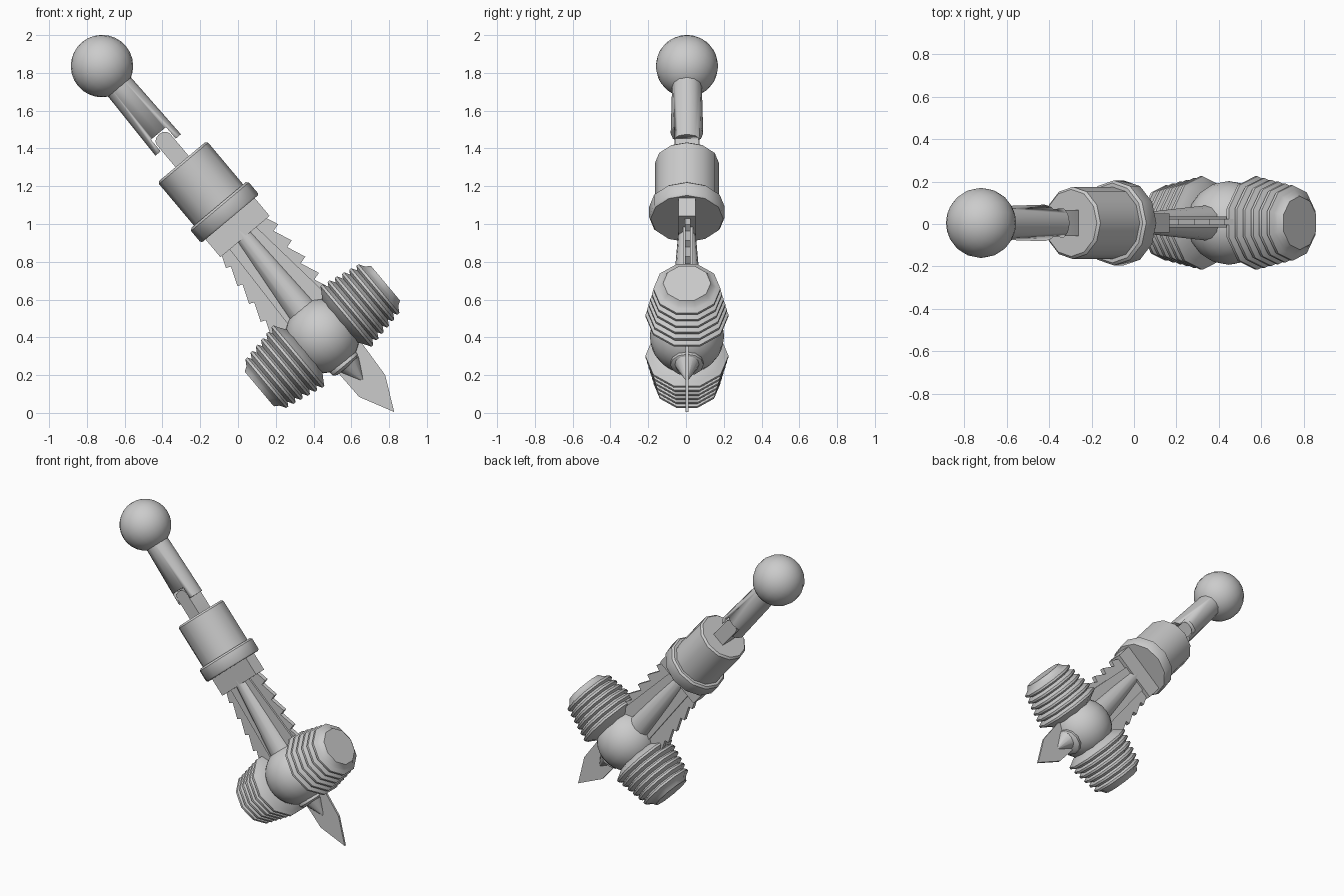
import bpy, bmesh
from math import sin, cos, pi, radians
from mathutils import Matrix, Vector

if "Cube" in bpy.data.objects:
    bpy.data.objects.remove(bpy.data.objects["Cube"], do_unlink=True)

grey = bpy.data.materials.new("plain grey")
grey.use_nodes = True
grey.diffuse_color = (0.6, 0.6, 0.6, 1)
grey.node_tree.nodes["Principled BSDF"].inputs["Base Color"].default_value = (0.6, 0.6, 0.6, 1)

# Local frame: z runs down the shaft from the ball, x runs across it
A = radians(50)
FRAME = Matrix(((sin(A), 0, cos(A), -0.72), (0, -1, 0, 0.005),
                (cos(A), 0, -sin(A), 1.836), (0, 0, 0, 1)))


def finish(name, bm, smooth=40):
    bmesh.ops.recalc_face_normals(bm, faces=bm.faces)
    bm.transform(FRAME)
    mesh = bpy.data.meshes.new(name)
    bm.to_mesh(mesh)
    bm.free()
    mesh.materials.append(grey)
    ob = bpy.data.objects.new(name, mesh)
    bpy.context.collection.objects.link(ob)
    bpy.ops.object.select_all(action='DESELECT')
    ob.select_set(True)
    bpy.context.view_layer.objects.active = ob
    bpy.ops.object.shade_smooth_by_angle(angle=radians(smooth))
    return ob


def lathe(name, profile, sides, offset=0.0, axis='z', side=1):
    """Turn (radius, position) pairs around the shaft or the cross axis."""
    bm = bmesh.new()
    rings = []
    for r, h in profile:
        ring = []
        for i in range(sides):
            c, s = r * cos(2 * pi * i / sides), r * sin(2 * pi * i / sides)
            p = (s + offset, c, h) if axis == 'z' else (side * h + HUB[0], c, s + HUB[2])
            ring.append(bm.verts.new(p))
        rings.append(ring)
    for a, b in zip(rings, rings[1:]):
        for i in range(sides):
            j = (i + 1) % sides
            bm.faces.new((a[i], a[j], b[j], b[i]))
    bm.faces.new(rings[0])
    bm.faces.new(rings[-1])
    return finish(name, bm)


def plate(name, outline, half, y=0.0):
    """Extrude an (x, z) outline through the thickness."""
    bm = bmesh.new()
    face = bm.faces.new([bm.verts.new((x, y - half, z)) for x, z in outline])
    new = bmesh.ops.extrude_face_region(bm, geom=[face])["geom"]
    bmesh.ops.translate(bm, verts=[v for v in new if isinstance(v, bmesh.types.BMVert)],
                        vec=(0, 2 * half, 0))
    return finish(name, bm, 20)


def box(name, x, z0, z1, half):
    return plate(name, [(-x, z0), (x, z0), (x, z1), (-x, z1)], half)


def ball(name, centre, radius):
    bm = bmesh.new()
    bmesh.ops.create_uvsphere(bm, u_segments=20, v_segments=14, radius=radius,
                              matrix=Matrix.Translation(centre))
    return finish(name, bm)


HUB = Vector((-0.025, 0, 1.845))

# Ball joint and forked arm
ball("joint_ball", (0, 0, 0), 0.165)
arm = lathe("upper_arm", [(0.078, 0.1), (0.088, 0.545)], 12)
cutter = box("slot_cutter", 0.052, 0.465, 0.7, 0.2)
cut = arm.modifiers.new("slot", 'BOOLEAN')
cut.operation, cut.solver, cut.object = 'DIFFERENCE', 'EXACT', cutter
bpy.context.view_layer.objects.active = arm
bpy.ops.object.modifier_apply(modifier="slot")
bpy.data.objects.remove(cutter, do_unlink=True)
tongue = [(0.046 * cos(a * pi / 6), 0.505 - 0.035 * sin(a * pi / 6)) for a in range(7)]
plate("hinge_tongue", tongue + [(-0.046, 0.69), (0.046, 0.69)], 0.062)

# Barrel, collar and guard block
lathe("barrel", [(0.158, 0.66), (0.17, 0.672), (0.17, 0.98)], 12)
lathe("collar", [(0.188, 0.96), (0.2, 0.972), (0.2, 1.045), (0.192, 1.055)], 12)
box("guard_block", 0.17, 1.04, 1.178, 0.045)

# Toothed blade on both sides of the strut
TEETH, START, STEP = 5, 1.14, 0.112
right, left = [], []
for i in range(TEETH):
    z = START + i * STEP
    drift = 0.014 * i
    right += [(0.135, z), (0.176, z + STEP * 0.9)]
    left += [(-0.145 - drift, z), (-0.185 - drift, z + STEP * 0.9)]
end = START + TEETH * STEP
plate("saw_blade", right + [(0.14, end), (-0.19, end)] + left[::-1], 0.014, -0.005)
plate("blade_core", [(0.075, 1.15), (0.135, 1.7), (-0.125, 1.7), (-0.105, 1.15)], 0.026, -0.005)

# Strut and central hub
strut = bmesh.new()
bmesh.ops.create_cone(strut, cap_ends=True, segments=12, radius1=0.04, radius2=0.09, depth=0.72,
                      matrix=Matrix.Translation((-0.013, 0, 1.42)) @ Matrix.Rotation(radians(-2), 4, 'Y'))
finish("strut", strut)
ball("hub", HUB, 0.197)

# Ribbed drums on both ends of the cross axis
RIBS = 6
profile = [(0.15, 0.12)]
for i in range(RIBS):
    h, r = 0.15 + i * 0.043, 0.22 - 0.0085 * i
    profile += [(r - 0.022, h), (r, h + 0.012), (r, h + 0.026), (r - 0.022, h + 0.038)]
profile += [(0.142, 0.412), (0.126, 0.436)]
for name, side in (("left_drum", 1), ("right_drum", -1)):
    lathe(name, profile, 10, axis='x', side=side)

# Lower spike with its rim, and the thin blade
lathe("spike_rim", [(0.06, 1.98), (0.088, 2.02), (0.088, 2.04), (0.066, 2.055)], 12, -0.03)
lathe("spike", [(0.066, 2.05), (0.004, 2.165)], 12, -0.012)
plate("tip_blade", [(0.115, 1.95), (0.097, 2.217), (0.008, 2.397), (-0.083, 2.217), (-0.088, 1.95)],
      0.007)
